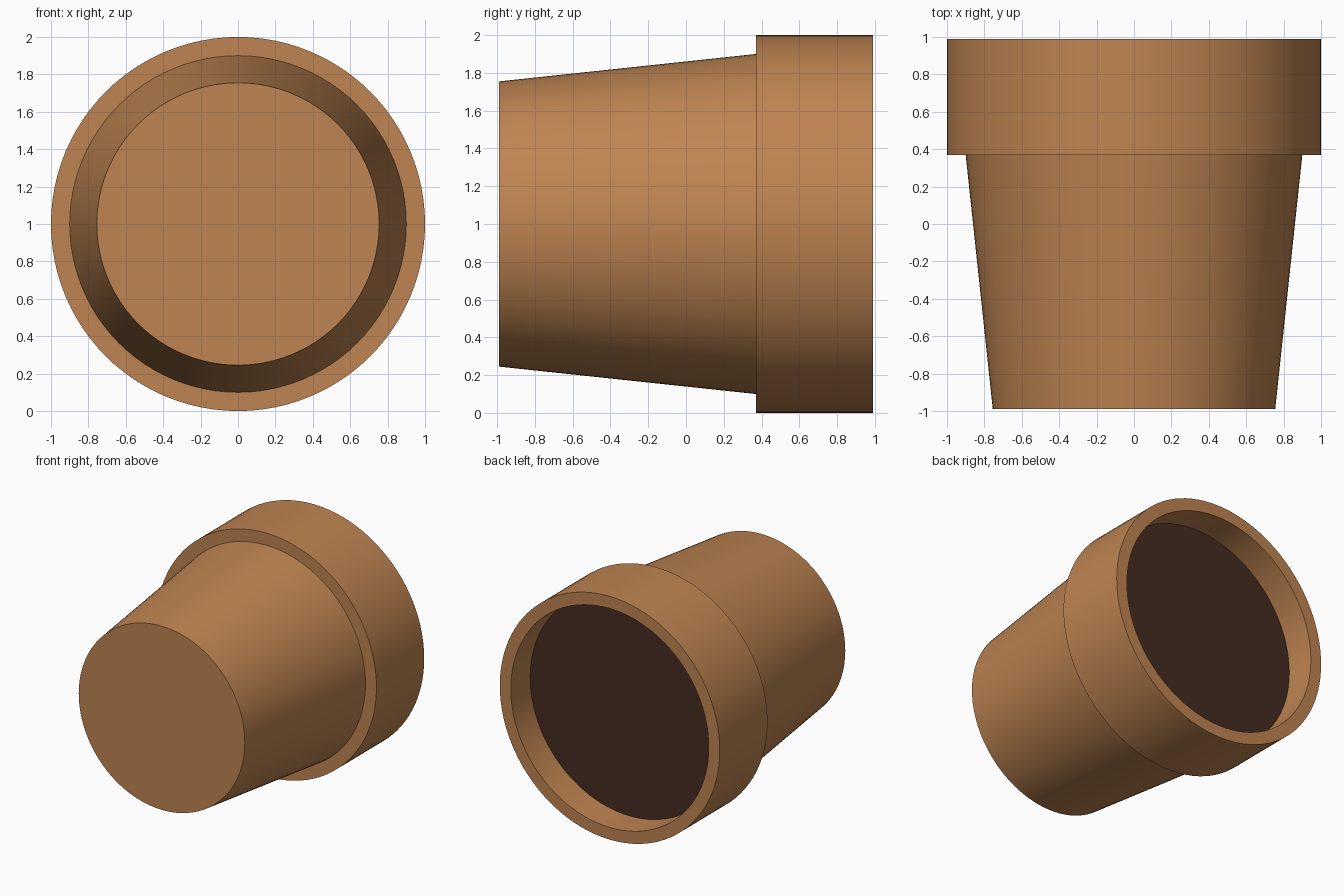
import bpy
import bmesh
from math import sin, cos, tau

if "Cube" in bpy.data.objects:
    bpy.data.objects.remove(bpy.data.objects["Cube"])

SEGMENTS = 96
AXIS_HEIGHT = 1.0


def material(name, color):
    mat = bpy.data.materials.new(name)
    mat.diffuse_color = color
    mat.use_nodes = True
    mat.node_tree.nodes["Principled BSDF"].inputs["Base Color"].default_value = mat.diffuse_color
    return mat


def lathe(name, profile, mat):
    """Turn (radius, y) points around the y axis and cap both ends."""
    bm = bmesh.new()
    rings = []
    for r, y in profile:
        rings.append([bm.verts.new((r * cos(tau * i / SEGMENTS), y,
                                    r * sin(tau * i / SEGMENTS)))
                      for i in range(SEGMENTS)])
    for a, b in zip(rings, rings[1:]):
        for i in range(SEGMENTS):
            j = (i + 1) % SEGMENTS
            bm.faces.new((a[i], a[j], b[j], b[i]))
    bm.faces.new(rings[0])
    bm.faces.new(rings[-1])
    bmesh.ops.recalc_face_normals(bm, faces=bm.faces)
    mesh = bpy.data.meshes.new(name)
    bm.to_mesh(mesh)
    bm.free()
    mesh.materials.append(mat)
    obj = bpy.data.objects.new(name, mesh)
    obj.location.z = AXIS_HEIGHT
    bpy.context.collection.objects.link(obj)
    bpy.ops.object.select_all(action='DESELECT')
    obj.select_set(True)
    bpy.context.view_layer.objects.active = obj
    bpy.ops.object.shade_smooth_by_angle(angle=0.6)
    return obj


clay = material("clay", (0.52, 0.233, 0.084, 1))
earth = material("earth", (0.059, 0.025, 0.015, 1))

# Pot lying on its side: tapered body, thick collar, recessed mouth
lathe("pot", [(0.755, -0.99), (0.90, 0.37), (1.0, 0.37),
              (1.0, 0.99), (0.90, 0.99), (0.90, 0.70)], clay)

# Soil filling the mouth just below the lip
lathe("soil", [(0.899, 0.70), (0.899, 0.74)], earth)
